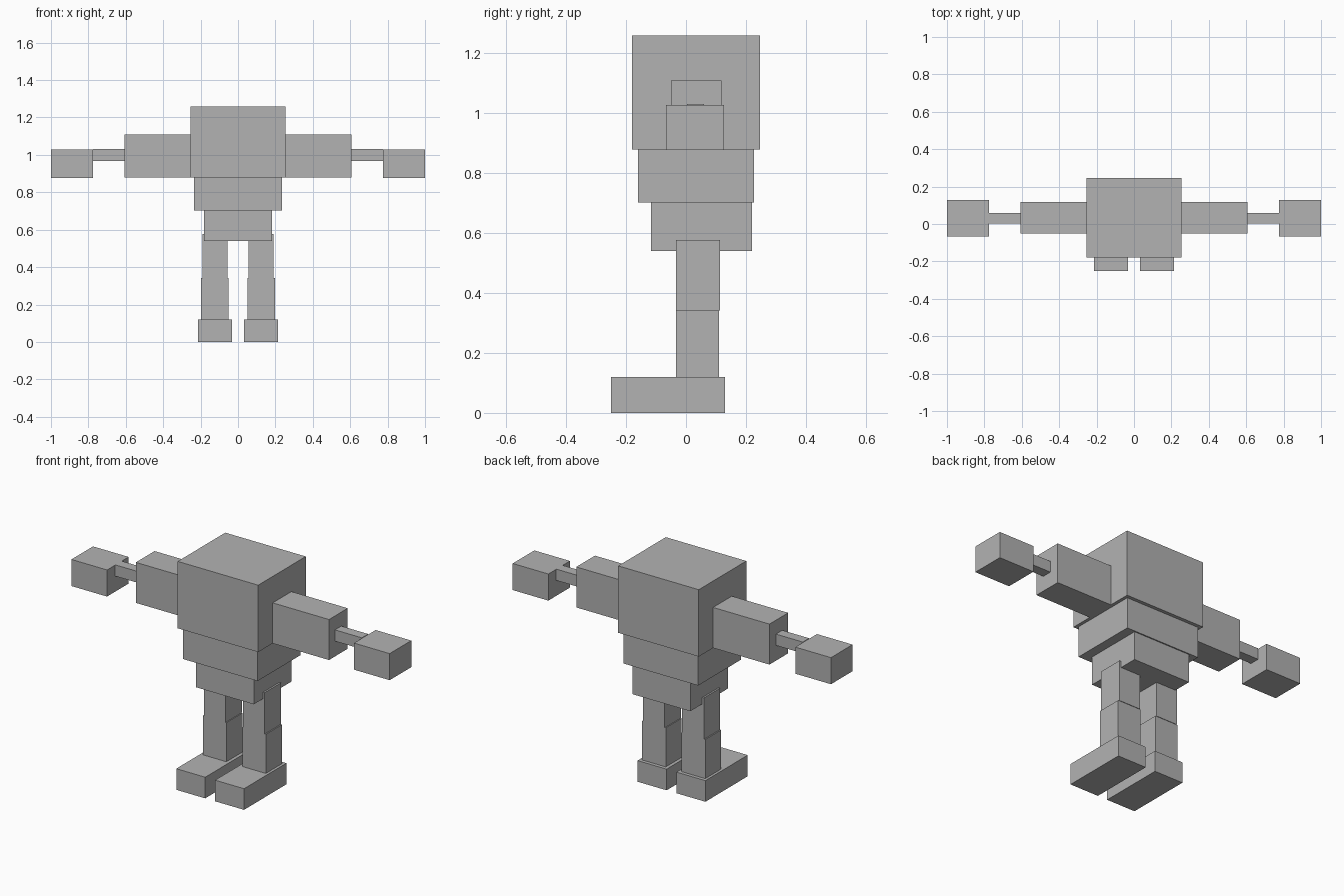
import bpy
import bmesh

if "Cube" in bpy.data.objects:
    bpy.data.objects.remove(bpy.data.objects["Cube"])

grey = bpy.data.materials.new("plain_grey")
grey.diffuse_color = (0.448, 0.448, 0.448, 1.0)
grey.use_nodes = True
grey.node_tree.nodes["Principled BSDF"].inputs["Base Color"].default_value = grey.diffuse_color


def box(name, x, y, z):
    """Axis-aligned box from (min, max) ranges."""
    ranges = (x, y, z)
    bm = bmesh.new()
    bmesh.ops.create_cube(bm, size=1.0)
    for v in bm.verts:
        for i, (lo, hi) in enumerate(ranges):
            v.co[i] = hi if v.co[i] > 0 else lo
    mesh = bpy.data.meshes.new(name)
    bm.to_mesh(mesh)
    bm.free()
    mesh.materials.append(grey)
    obj = bpy.data.objects.new(name, mesh)
    bpy.context.collection.objects.link(obj)
    return obj


def pair(name, x, y, z):
    """Matching boxes on both sides of the body."""
    box("right_" + name, x, y, z)
    box("left_" + name, (-x[1], -x[0]), y, z)


# Stacked body blocks
box("chest", (-0.253, 0.253), (-0.18, 0.247), (0.88, 1.26))
box("waist", (-0.235, 0.235), (-0.16, 0.227), (0.703, 0.88))
box("pelvis", (-0.181, 0.181), (-0.117, 0.22), (0.54, 0.703))

# Outstretched arms
pair("upper_arm", (0.253, 0.607), (-0.05, 0.118), (0.88, 1.11))
pair("forearm", (0.607, 0.776), (0.003, 0.06), (0.967, 1.031))
pair("hand", (0.776, 1.0), (-0.067, 0.127), (0.877, 1.028))

# Legs and long feet
pair("thigh", (0.055, 0.191), (-0.033, 0.113), (0.342, 0.577))
pair("shin", (0.05, 0.198), (-0.033, 0.11), (0.12, 0.342))
pair("foot", (0.031, 0.213), (-0.25, 0.13), (0.0, 0.12))
